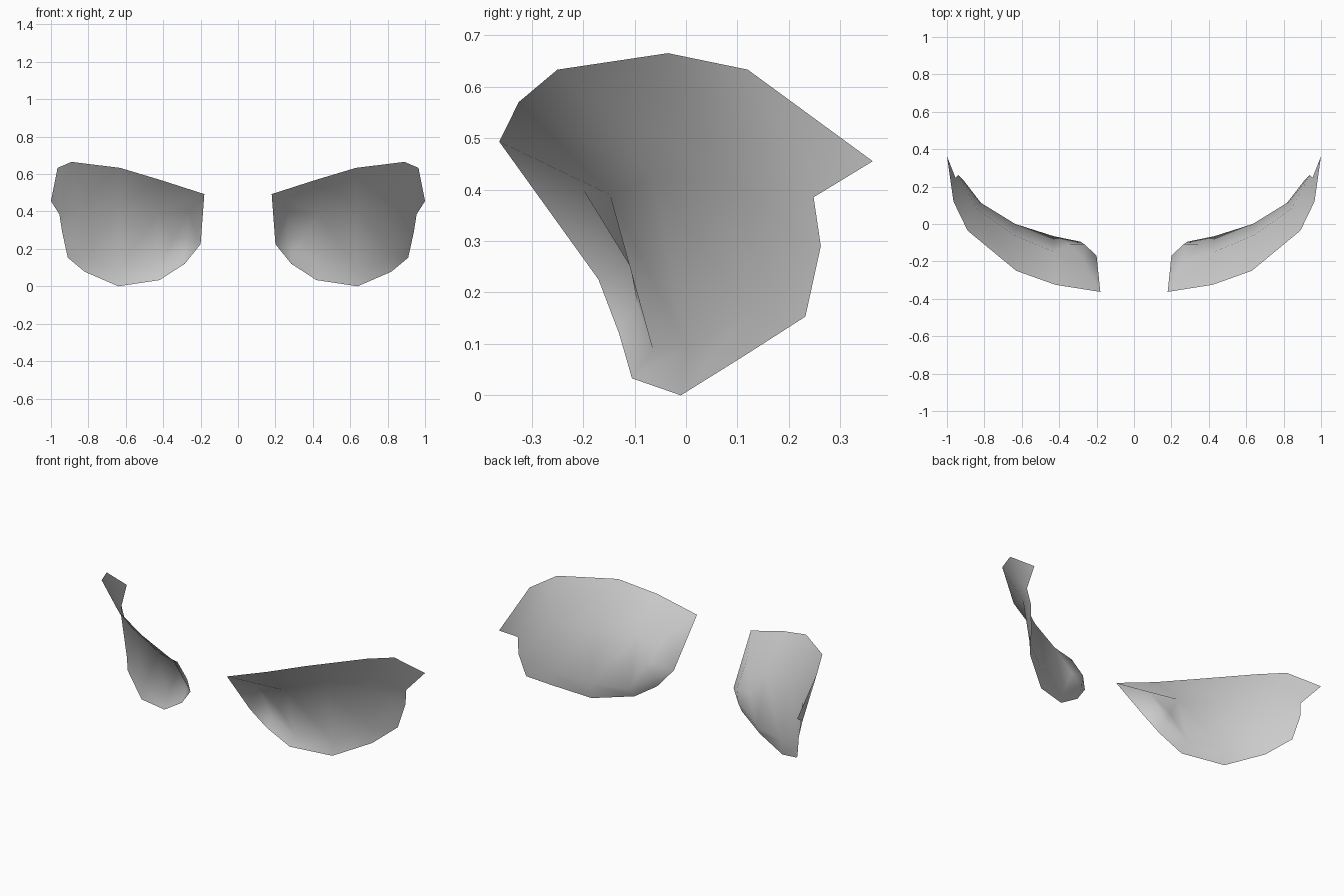
import bpy

if "Cube" in bpy.data.objects:
    bpy.data.objects.remove(bpy.data.objects["Cube"])

# Right-hand lens shell, named control points: rim first, then interior
points = {
    # upper rim, inner corner to outer tip
    "A": (0.18, -0.363, 0.493), "B": (0.42, -0.325, 0.57),
    "C": (0.63, -0.25, 0.633), "D": (0.89, -0.035, 0.665),
    "E": (0.965, 0.12, 0.633), "F": (1.0, 0.363, 0.455),
    # outer side and lower rim, back to the inner side
    "G": (0.955, 0.248, 0.385), "H": (0.94, 0.262, 0.29),
    "I": (0.91, 0.232, 0.153), "J": (0.82, 0.115, 0.078),
    "K": (0.64, -0.01, 0.0), "L": (0.42, -0.105, 0.033),
    "M": (0.285, -0.13, 0.12), "N": (0.20, -0.17, 0.225),
    # brow crease below the upper rim
    "S": (0.267, -0.20, 0.40), "P": (0.43, -0.148, 0.39),
    "c1": (0.64, -0.06, 0.42), "d1": (0.84, 0.08, 0.42),
    # hollow and ridge beside the inner edge
    "V": (0.265, -0.108, 0.26), "U": (0.345, -0.108, 0.25),
    "Q": (0.285, -0.095, 0.18),
    # crease above the lower lip
    "R": (0.43, -0.065, 0.09), "c2": (0.635, 0.0, 0.09),
    "d2": (0.83, 0.12, 0.16),
}

# Panels, counter-clockwise seen from the front
panels = [
    "A S P B", "B P c1 C", "C c1 d1 D", "D d1 G E", "E G F",   # brow
    "A N S", "N V S", "S V U P", "V Q U", "Q R U", "P U R",    # inner hollow
    "P R c2 c1", "c1 c2 d2 d1", "d1 d2 H G", "d2 I H",         # main wall
    "N M Q V", "M L R Q", "L K c2 R", "K J d2 c2", "J I d2",   # lower lip
]

names = list(points)
mesh = bpy.data.meshes.new("lens_shells")
mesh.from_pydata(list(points.values()), [],
                 [[names.index(n) for n in p.split()] for p in panels])
mesh.update()
for face in mesh.polygons:
    face.use_smooth = True

grey = bpy.data.materials.new("plain grey")
grey.diffuse_color = (0.6, 0.6, 0.6, 1)
grey.use_nodes = True
grey.node_tree.nodes["Principled BSDF"].inputs["Base Color"].default_value = grey.diffuse_color
mesh.materials.append(grey)

# Mirror to make the left-hand shell
shells = bpy.data.objects.new("lens_shells", mesh)
bpy.context.collection.objects.link(shells)
mirror = shells.modifiers.new("left_side", "MIRROR")
mirror.use_axis = (True, False, False)
mirror.use_mirror_merge = False
